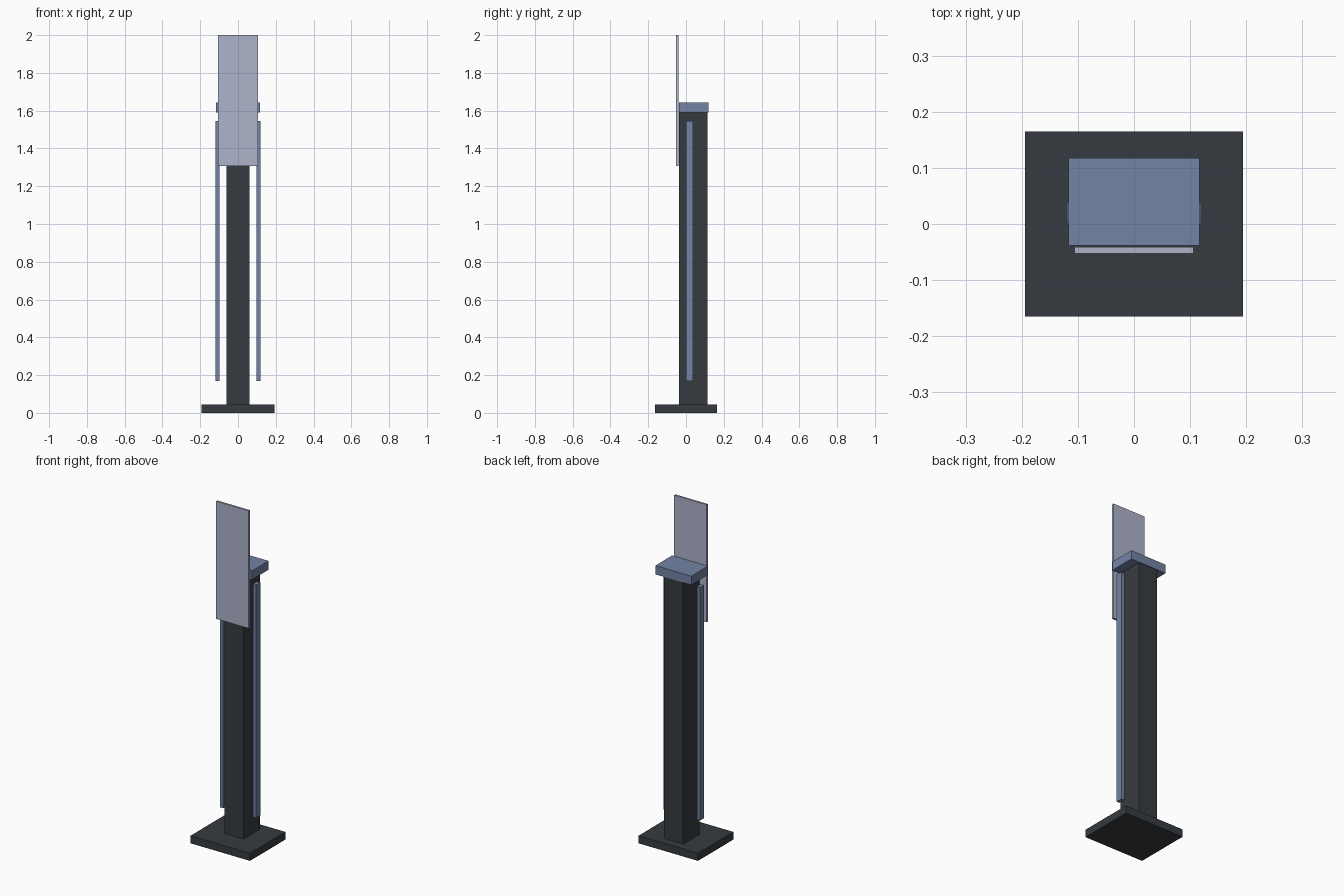
import bpy
import bmesh
from mathutils import Vector

cube = bpy.data.objects.get("Cube")
if cube:
    bpy.data.objects.remove(cube, do_unlink=True)


def linear(c):
    c /= 255
    return c / 12.92 if c <= 0.04045 else ((c + 0.055) / 1.055) ** 2.4


def material(name, *rgb):
    mat = bpy.data.materials.new(name)
    colour = [linear(c) for c in rgb] + [1.0]
    mat.use_nodes = True
    mat.diffuse_color = colour
    mat.node_tree.nodes["Principled BSDF"].inputs["Base Color"].default_value = colour
    return mat


def box(name, low, high, mat):
    """Flat-sided box between two opposite corners."""
    low, high = Vector(low), Vector(high)
    bm = bmesh.new()
    bmesh.ops.create_cube(bm, size=1)
    bmesh.ops.scale(bm, vec=high - low, verts=bm.verts)
    mesh = bpy.data.meshes.new(name)
    bm.to_mesh(mesh)
    bm.free()
    mesh.materials.append(mat)
    obj = bpy.data.objects.new(name, mesh)
    obj.location = (low + high) / 2
    bpy.context.collection.objects.link(obj)
    return obj


charcoal = material("charcoal", 54, 59, 65)
slate_blue = material("slate blue", 115, 131, 165)
pale_grey = material("pale blue grey", 174, 180, 202)

# Foot plate and upright post
box("base_plate", (-0.194, -0.165, 0), (0.194, 0.165, 0.045), charcoal)
box("post", (-0.062, -0.038, 0.045), (0.062, 0.115, 1.59), charcoal)

# Cap over the post
box("top_cap", (-0.117, -0.038, 1.59), (0.117, 0.118, 1.642), slate_blue)

# Slim rails standing clear of both sides
for side, inner, outer in (("left", 0.097, 0.119), ("right", -0.119, -0.097)):
    box(side + "_rail", (inner, 0, 0.17), (outer, 0.038, 1.545), slate_blue)

# Thin upright panel in front of the cap
box("front_panel", (-0.106, -0.053, 1.306), (0.106, -0.041, 2), pale_grey)
